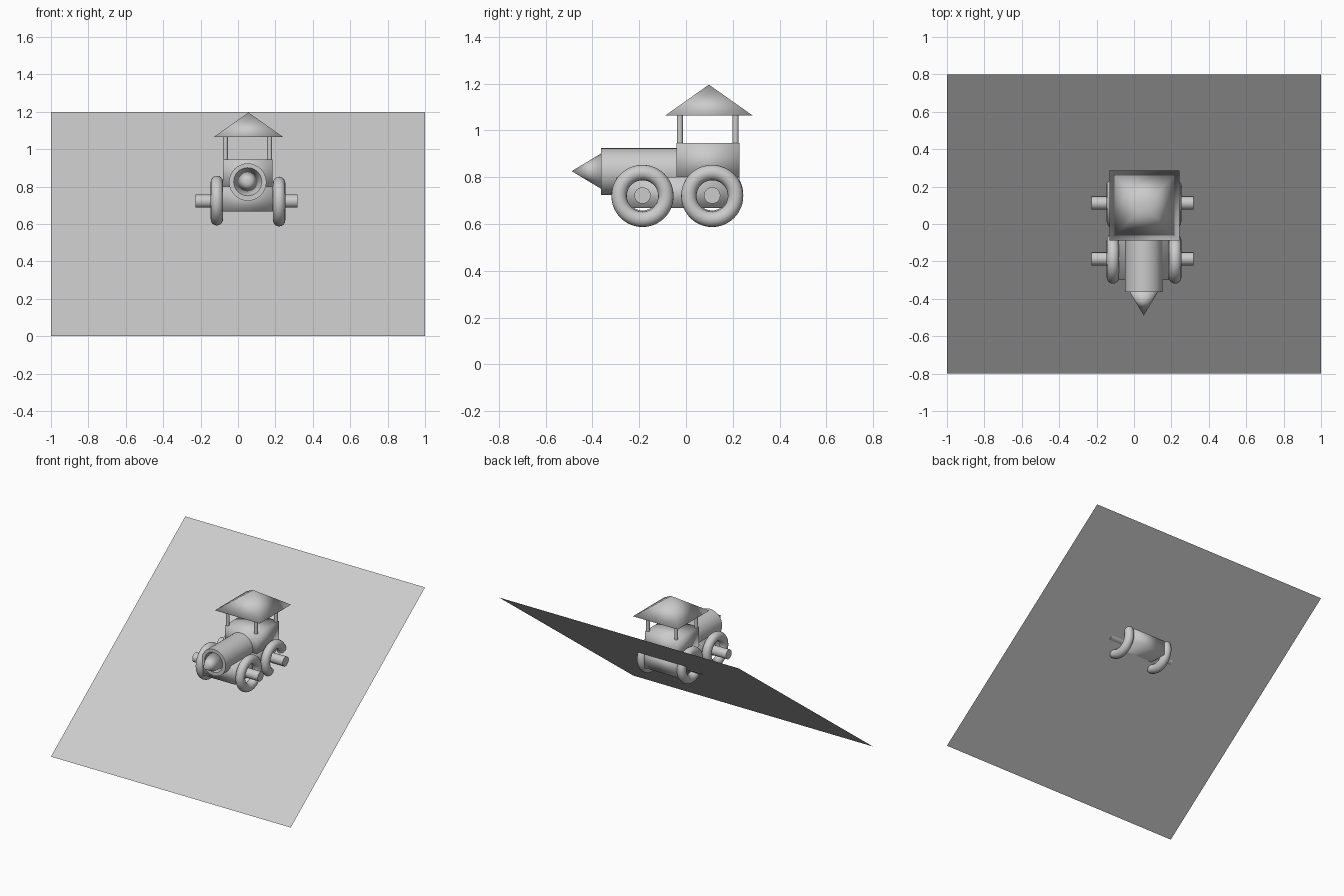
import bpy, math

if "Cube" in bpy.data.objects:
    bpy.data.objects.remove(bpy.data.objects["Cube"])

CX = 0.052  # centre line of the engine


def finish(name, angle=None):
    o = bpy.context.object
    o.name = name
    if angle is None:
        bpy.ops.object.shade_smooth()
    else:
        bpy.ops.object.shade_smooth_by_angle(angle=math.radians(angle))
    return o


def box(name, lo, hi):
    bpy.ops.mesh.primitive_cube_add(size=1, location=[(a + b) / 2 for a, b in zip(lo, hi)])
    o = bpy.context.object
    o.scale = [b - a for a, b in zip(lo, hi)]
    bpy.ops.object.transform_apply(location=False, rotation=False, scale=True)
    return finish(name)


def rod(name, r, length, loc, rot=(0, 0, 0)):
    bpy.ops.mesh.primitive_cylinder_add(vertices=32, radius=r, depth=length, location=loc, rotation=rot)
    return finish(name, 40)


# sloping ground sheet, rising towards the back
me = bpy.data.meshes.new("slope")
me.from_pydata([(-1, -.8, 0), (1, -.8, 0), (1, .8, 1.2), (-1, .8, 1.2)], [], [(0, 1, 2, 3)])
bpy.context.collection.objects.link(bpy.data.objects.new("slope", me))

# body
box("chassis", (CX - .134, -.30, .668), (CX + .134, .228, .80))
box("cab", (CX - .132, -.04, .79), (CX + .132, .228, .946))
rod("boiler", .1, .40, (CX, -.163, .824), (math.pi / 2, 0, 0))

# nose cone
bpy.ops.mesh.primitive_cone_add(vertices=32, radius1=.075, radius2=0, depth=.125,
                                location=(CX, -.4265, .826), rotation=(math.pi / 2, 0, 0))
finish("nose_cone")

# four-sided roof on four posts
bpy.ops.mesh.primitive_cone_add(vertices=4, radius1=.187 * math.sqrt(2), radius2=0, depth=.132,
                                location=(CX + .004, .098, 1.130), rotation=(0, 0, math.pi / 4))
finish("roof")
for x in (CX - .119, CX + .117):
    for y in (-.026, .212):
        rod("roof_post", .0128, .15, (x, y, .995))

# wheels and axles
for y in (-.186, .112):
    rod("axle", .035, .545, (.046, y, .722), (0, math.pi / 2, 0))
    for x, z in ((-.113, .725), (.22, .720)):
        bpy.ops.mesh.primitive_torus_add(major_radius=.1, minor_radius=.033, major_segments=48,
                                         minor_segments=16, location=(x, y, z),
                                         rotation=(0, math.pi / 2, 0))
        finish("wheel")
